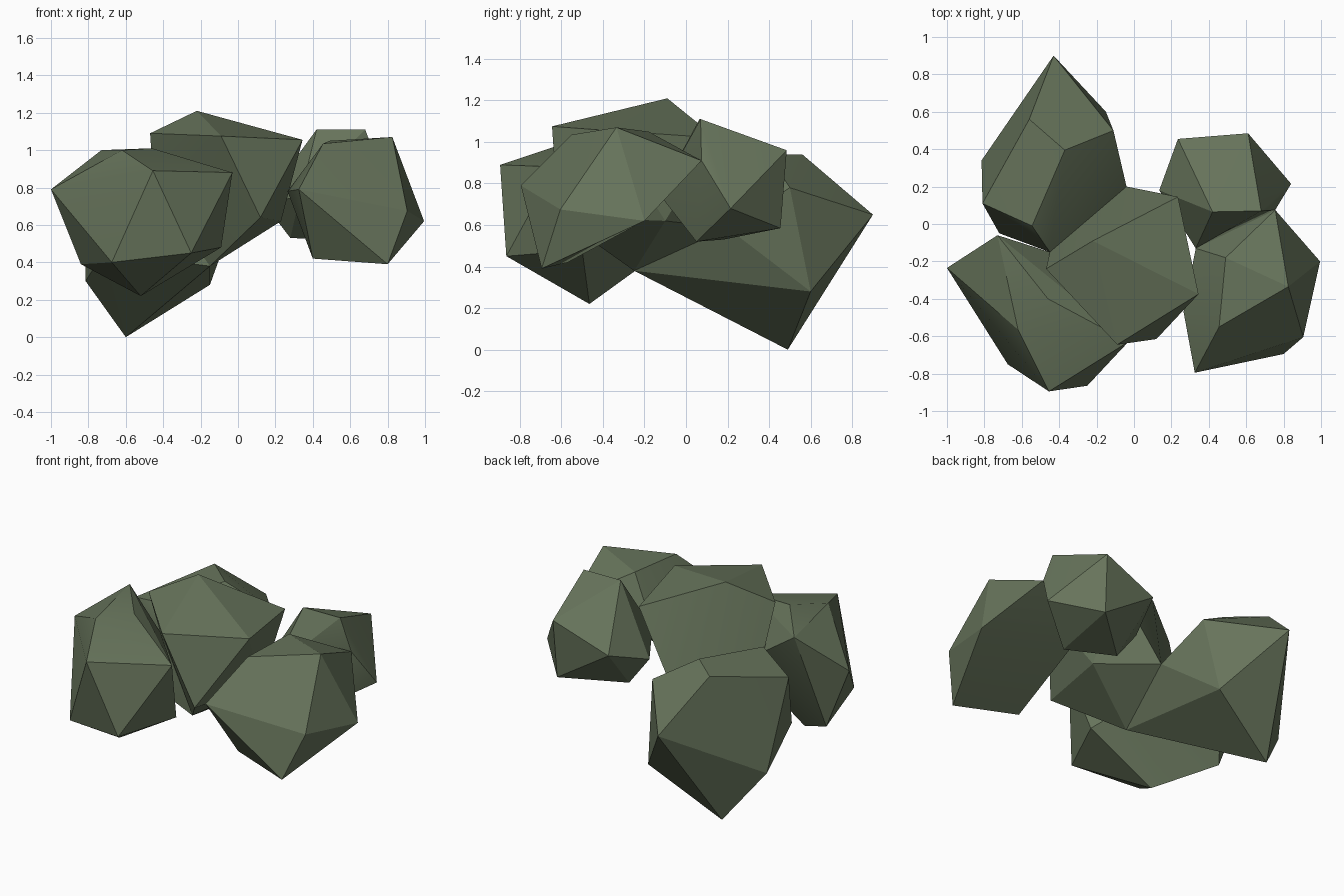
import bpy, bmesh, math

if "Cube" in bpy.data.objects:
    bpy.data.objects.remove(bpy.data.objects["Cube"])

# One flat foliage colour
leaf = bpy.data.materials.new("leaf_green")
leaf.diffuse_color = (0.135, 0.175, 0.105, 1)
leaf.use_nodes = True
leaf.node_tree.nodes["Principled BSDF"].inputs["Base Color"].default_value = leaf.diffuse_color


def clump(name, corners):
    """Faceted leaf clump: the hull around its few main corners."""
    bm = bmesh.new()
    for p in corners:
        bm.verts.new(p)
    hull = bmesh.ops.convex_hull(bm, input=bm.verts[:])
    loose = {g for g in hull["geom_interior"] + hull["geom_unused"]
             if isinstance(g, bmesh.types.BMVert)}
    bmesh.ops.delete(bm, geom=list(loose), context='VERTS')
    bmesh.ops.recalc_face_normals(bm, faces=bm.faces[:])
    mesh = bpy.data.meshes.new(name)
    bm.to_mesh(mesh)
    bm.free()
    mesh.materials.append(leaf)
    ob = bpy.data.objects.new(name, mesh)
    bpy.context.collection.objects.link(ob)
    bpy.context.view_layer.objects.active = ob
    ob.select_set(True)
    bpy.ops.object.shade_smooth_by_angle(angle=math.radians(20))
    ob.select_set(False)


# Inner corners where neighbouring clumps grow into each other
under_joint = (-.15, -.25, .38)
left_joint = (-.45, -.15, .8)
back_joint = (-.04, .2, .585)
right_joint = (.33, -.13, .75)
side_joint = (.755, .075, .91)

# Long clump at the back left, reaching the ground
clump("back_left_clump", [
    under_joint, left_joint, back_joint, (-.43, .9, .65), (-.6, .49, 0),
    (-.15, .6, .28), (-.11, .5, .78), (-.37, .395, .94), (-.545, -.01, .91),
    (-.56, .56, .94), (-.815, .34, .3), (-.81, .11, .83), (-.72, -.05, .45)])

# Front left clump
clump("front_left_clump", [
    left_joint, (-1, -.235, .79), (-.73, -.06, 1), (-.62, -.565, 1),
    (-.46, -.4, 1.01), (-.675, -.75, .4), (-.455, -.895, .89),
    (-.25, -.865, .45), (-.03, -.63, .88), (-.52, -.465, .22),
    (-.84, -.23, .39), (-.09, -.5, .48)])

# Tallest clump in the middle
clump("centre_clump", [
    under_joint, left_joint, back_joint, (-.47, -.24, 1.09),
    (-.22, -.09, 1.21), (.235, .145, 1.02), (.345, -.375, 1.055),
    (.12, -.615, .64), (-.09, -.645, 1.075), (.23, -.1, .62)])

# Back right clump
clump("back_right_clump", [
    right_joint, side_joint, (.42, .065, 1.11), (.68, .07, 1.11),
    (.61, .485, .96), (.235, .455, .82), (.6, .455, .585),
    (.84, .215, .68), (.135, .18, .72), (.28, .18, .53), (.58, .05, .52)])

# Front right clump
clump("front_right_clump", [
    right_joint, side_joint, (.995, -.2, .62), (.905, -.605, .675),
    (.8, -.695, .39), (.325, -.795, .79), (.265, -.47, .78),
    (.455, -.55, 1.035), (.49, -.18, 1.05), (.825, -.335, 1.07),
    (.4, -.57, .42)])
